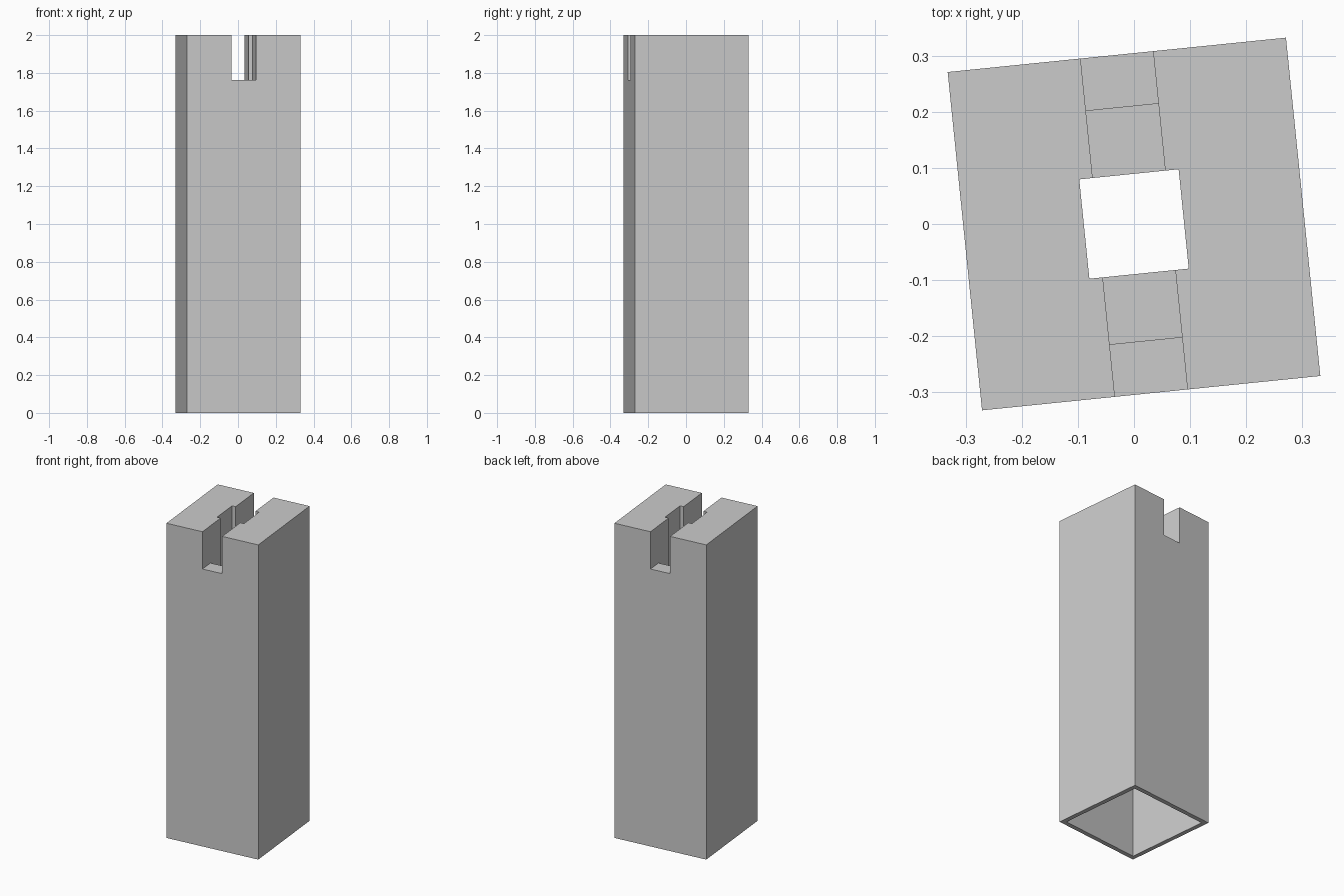
import bpy
import math

TURN = math.radians(5.8)

default = bpy.data.objects.get("Cube")
if default:
    bpy.data.objects.remove(default, do_unlink=True)

# Single grey finish
grey = bpy.data.materials.new("plain grey")
grey.use_nodes = True
colour = (0.6, 0.6, 0.6, 1)
grey.diffuse_color = colour
grey.node_tree.nodes["Principled BSDF"].inputs["Base Color"].default_value = colour


def block(name, width, depth, bottom, top):
    """Box centred on the post axis, spanning bottom to top."""
    bpy.ops.mesh.primitive_cube_add(size=1, location=(0, 0, (bottom + top) / 2))
    obj = bpy.context.object
    obj.name = name
    obj.scale = (width, depth, top - bottom)
    obj.rotation_euler.z = TURN
    bpy.ops.object.transform_apply(location=True, rotation=True, scale=True)
    obj.data.materials.append(grey)
    return obj


# Square post
post = block("post", 0.606, 0.606, 0, 2)

# Hollow base, square flue, front-to-back notch and its sunken inner ledge
cutters = [
    block("base_hollow", 0.55, 0.55, -0.1, 1.5),
    block("flue", 0.178, 0.178, 1.4, 2.1),
    block("top_notch", 0.13, 0.8, 1.763, 2.1),
    block("inner_recess", 0.13, 0.418, 1.6, 2.1),
]

for cutter in cutters:
    cutter.hide_render = True
    cut = post.modifiers.new(cutter.name, 'BOOLEAN')
    cut.operation = 'DIFFERENCE'
    cut.solver = 'EXACT'
    cut.object = cutter

# Apply the cuts and discard the helpers
bpy.ops.object.select_all(action='DESELECT')
post.select_set(True)
bpy.context.view_layer.objects.active = post
for cutter in cutters:
    bpy.ops.object.modifier_apply(modifier=cutter.name)
for cutter in cutters:
    bpy.data.objects.remove(cutter, do_unlink=True)
